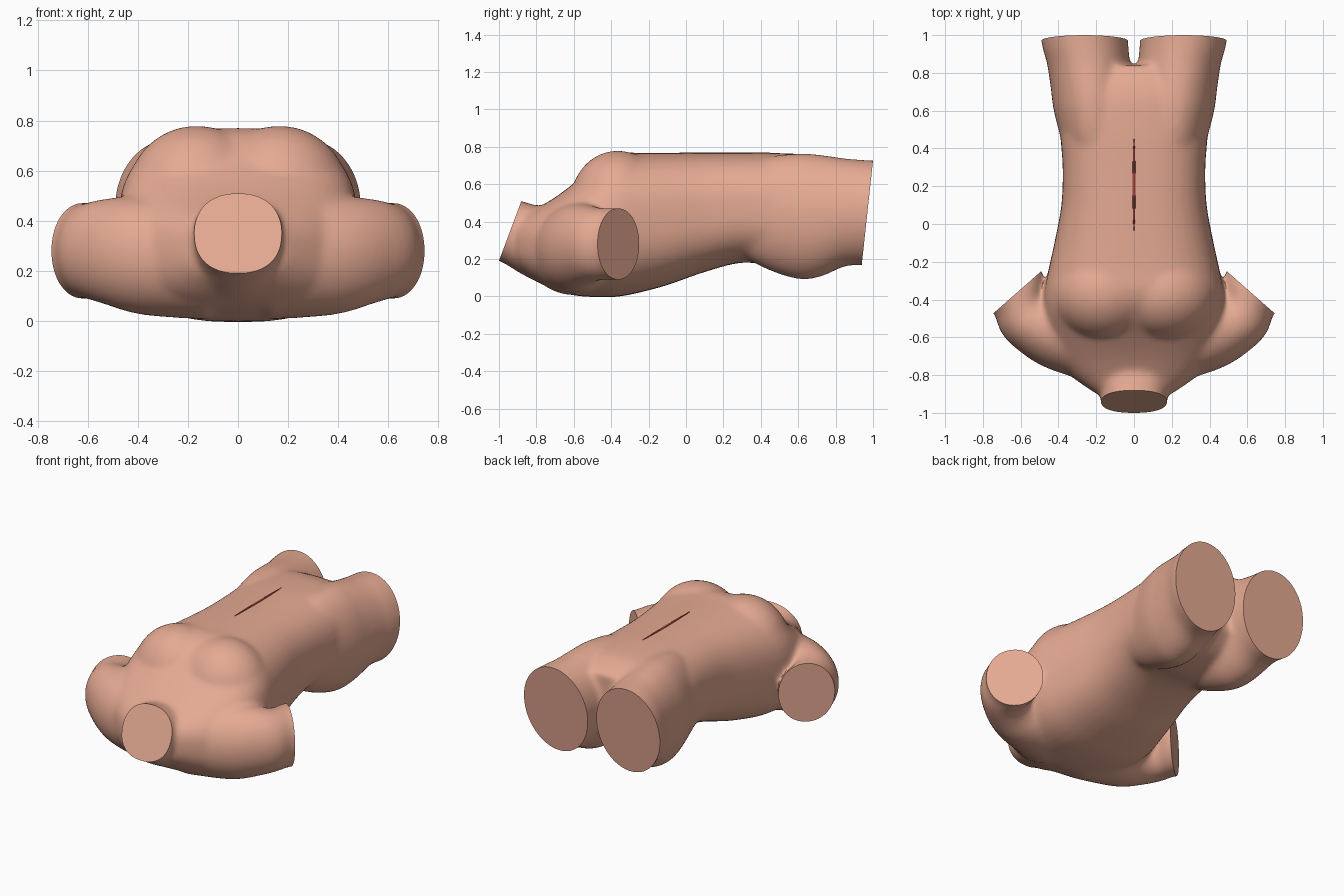
import bpy, bmesh, math
from mathutils import Vector

if "Cube" in bpy.data.objects:
    bpy.data.objects.remove(bpy.data.objects["Cube"])


def spline(rows, steps=6):
    """Catmull-Rom interpolation through rows of numbers."""
    pts = [rows[0]] + rows + [rows[-1]]
    out = []
    for i in range(1, len(pts) - 2):
        for s in range(steps):
            t = s / steps
            out.append([0.5 * (2 * b + (c - a) * t + (2 * a - 5 * b + 4 * c - d) * t * t
                               + (3 * b - a - 3 * c + d) * t ** 3)
                        for a, b, c, d in zip(*pts[i - 1:i + 3])])
    return out + [rows[-1]]


def loft(bm, rows, mirror=False, power=2.0, segs=40):
    """Rows: centre x, y, z, half width, half height, heading in degrees (90 = along +y)."""
    for side in ((1, -1) if mirror else (1,)):
        rings = []
        for x, y, z, w, h, heading in spline(rows):
            a = math.radians(heading)
            ring = []
            for k in range(segs):
                t = 2 * math.pi * k / segs
                c, s = math.cos(t), math.sin(t)
                u = w * math.copysign(abs(c) ** (2 / power), c)
                v = h * math.copysign(abs(s) ** (2 / power), s)
                ring.append(bm.verts.new((side * (x + u * math.sin(a)),
                                          y - u * math.cos(a), z + v)))
            rings.append(ring)
        for r0, r1 in zip(rings, rings[1:]):
            for k in range(segs):
                n = (k + 1) % segs
                bm.faces.new((r0[k], r0[n], r1[n], r1[k]))
        bm.faces.new(rings[0])
        bm.faces.new(rings[-1])


def straight(rows):
    """Rows of x, y, half width, top, bottom -> loft rows along y."""
    return [(x, y, (t + b) / 2, w, (t - b) / 2, 90) for x, y, w, t, b in rows]


def make(name, bm, colour):
    bmesh.ops.recalc_face_normals(bm, faces=bm.faces)
    mesh = bpy.data.meshes.new(name)
    bm.to_mesh(mesh)
    bm.free()
    obj = bpy.data.objects.new(name, mesh)
    bpy.context.collection.objects.link(obj)
    mat = bpy.data.materials.new(name + "_colour")
    mat.diffuse_color = colour
    mat.use_nodes = True
    mat.node_tree.nodes["Principled BSDF"].inputs["Base Color"].default_value = mat.diffuse_color
    mesh.materials.append(mat)
    return obj


def apply(obj, kind, **settings):
    mod = obj.modifiers.new(kind, kind)
    for key, value in settings.items():
        setattr(mod, key, value)
    bpy.context.view_layer.objects.active = obj
    bpy.ops.object.modifier_apply(modifier=mod.name)


def cut(obj, centre, normal, width, height, depth=0.5):
    """Slice off everything beyond a plane, within a box of the given size."""
    normal = Vector(normal).normalized()
    bpy.ops.mesh.primitive_cube_add(size=1, location=Vector(centre) + normal * depth / 2)
    box = bpy.context.object
    box.name = "cap_cutter"
    box.hide_render = True
    box.rotation_euler = normal.to_track_quat('Y', 'Z').to_euler()
    box.scale = (width, depth, height)
    bpy.context.view_layer.update()
    apply(obj, 'BOOLEAN', operation='DIFFERENCE', solver='EXACT', object=box)
    bpy.data.objects.remove(box)


bm = bmesh.new()
# Trunk
loft(bm, straight([
    (0, -0.90, 0.20, 0.42, 0.16), (0, -0.80, 0.34, 0.47, 0.08), (0, -0.70, 0.43, 0.53, 0.035),
    (0, -0.60, 0.47, 0.605, 0.005), (0, -0.45, 0.48, 0.73, -0.005),
    (0, -0.35, 0.475, 0.768, 0.0), (0, -0.25, 0.455, 0.767, 0.02),
    (0, -0.10, 0.422, 0.766, 0.06), (0, 0.10, 0.385, 0.766, 0.13),
    (0, 0.30, 0.378, 0.766, 0.18), (0, 0.50, 0.39, 0.766, 0.165),
    (0, 0.70, 0.37, 0.75, 0.20), (0, 0.84, 0.28, 0.69, 0.30)]), power=2.6)
# Neck
loft(bm, straight([
    (0, -1.14, 0.175, 0.60, 0.25), (0, -0.98, 0.175, 0.545, 0.18), (0, -0.88, 0.18, 0.51, 0.12),
    (0, -0.76, 0.22, 0.48, 0.065), (0, -0.60, 0.27, 0.48, 0.04)]), power=2.3)
# Thighs and buttocks, spreading slightly towards the cut ends
loft(bm, straight([
    (0.19, 0.18, 0.12, 0.64, 0.28), (0.20, 0.42, 0.178, 0.74, 0.15),
    (0.216, 0.60, 0.209, 0.764, 0.092), (0.225, 0.72, 0.216, 0.757, 0.105),
    (0.241, 0.85, 0.220, 0.738, 0.160), (0.259, 0.95, 0.229, 0.73, 0.165),
    (0.278, 1.14, 0.238, 0.72, 0.16)]), mirror=True)
# Shoulders and upper arm stumps
loft(bm, [(0.12, -0.60, 0.25, 0.26, 0.245, 0), (0.38, -0.57, 0.262, 0.21, 0.238, 18),
          (0.52, -0.525, 0.277, 0.17, 0.212, 38), (0.587, -0.465, 0.28, 0.159, 0.194, 48),
          (0.617, -0.36, 0.28, 0.170, 0.192, 48.7), (0.72, -0.25, 0.28, 0.170, 0.192, 48.7)],
     mirror=True, power=2.05)
# Broad chest muscles
for side in (1, -1):
    ball = bmesh.ops.create_uvsphere(bm, u_segments=32, v_segments=20, radius=1)
    for v in ball['verts']:
        v.co = (side * 0.165 + v.co.x * 0.28, -0.365 + v.co.y * 0.255, 0.50 + v.co.z * 0.28)

body = make("torso", bm, (0.78, 0.40, 0.29, 1))
apply(body, 'REMESH', mode='VOXEL', voxel_size=0.012)
apply(body, 'SMOOTH', factor=0.5, iterations=30)

# Flat cut ends of neck, legs and arms
cut(body, (0, -0.94, 0.35), (0, -0.32, 0.12), 0.8, 0.8)
cut(body, (0, 0.97, 0.45), (0, 0.556, -0.06), 1.6, 1.2)
for side in (1, -1):
    cut(body, (side * 0.64, -0.381, 0.28), (side * 0.66, 0.75, 0), 0.42, 0.7)
bpy.ops.object.select_all(action='DESELECT')
body.select_set(True)
bpy.context.view_layer.objects.active = body
bpy.ops.object.shade_smooth_by_angle(angle=math.radians(35))

# Surgical slit on the belly
bm = bmesh.new()
loft(bm, straight([(0, -0.035, 0.002, 0.768, 0.756), (0, 0.03, 0.006, 0.770, 0.756),
                   (0, 0.21, 0.010, 0.770, 0.756), (0, 0.39, 0.006, 0.770, 0.756),
                   (0, 0.45, 0.002, 0.768, 0.756)]), segs=8)
make("incision", bm, (0.35, 0.06, 0.045, 1))
